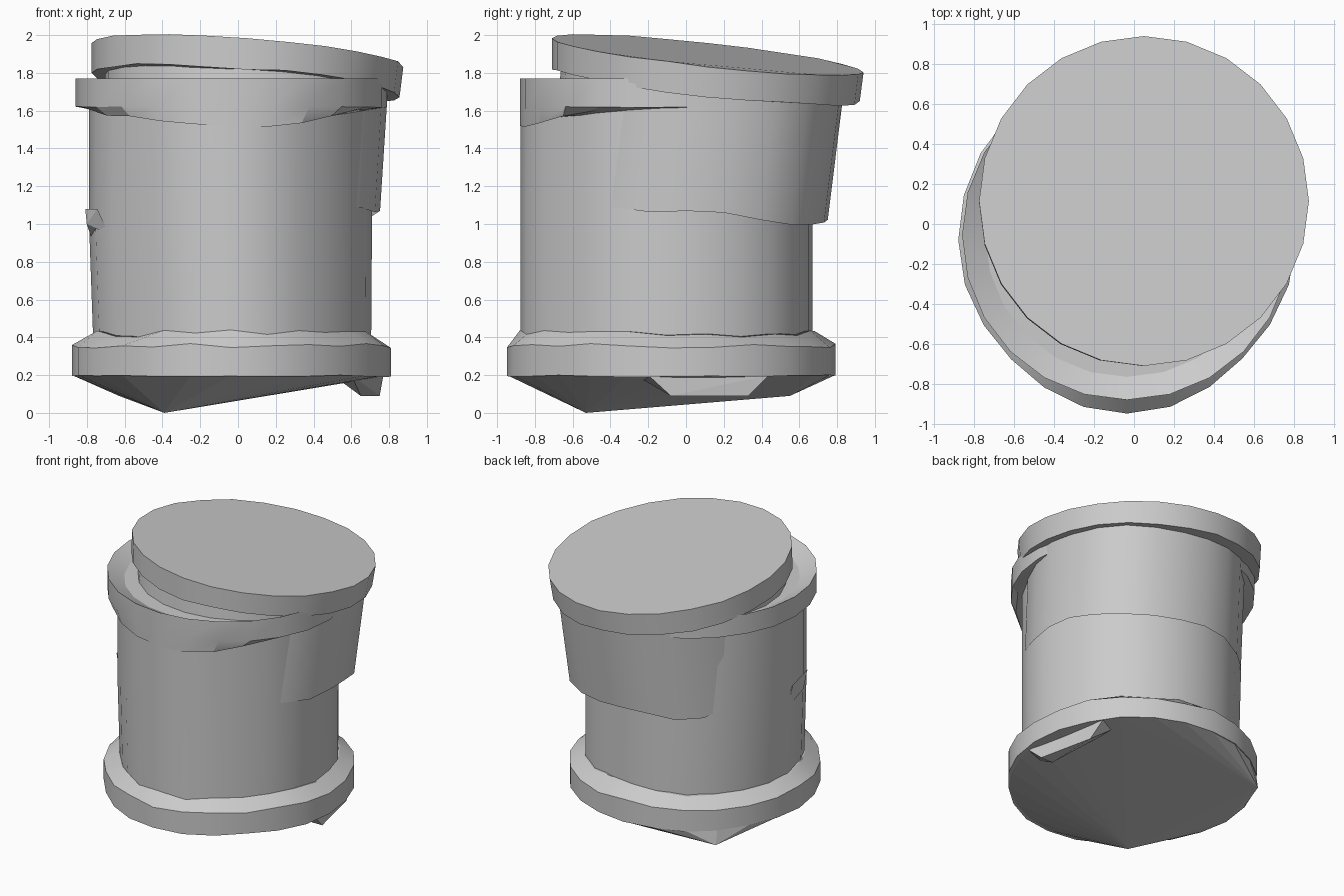
import bpy, bmesh, random
from math import sin, cos, exp, radians, tau, remainder

random.seed(4)
cube = bpy.data.objects.get("Cube")
if cube:
    bpy.data.objects.remove(cube, do_unlink=True)

stone = bpy.data.materials.new("pale_grey_stone")
stone.use_nodes = True
GREY = (0.6, 0.6, 0.6, 1)
stone.diffuse_color = GREY
stone.node_tree.nodes["Principled BSDF"].inputs["Base Color"].default_value = GREY
SIDES = 24


def finish(bm, name, angle):
    bmesh.ops.recalc_face_normals(bm, faces=bm.faces)
    mesh = bpy.data.meshes.new(name)
    bm.to_mesh(mesh)
    bm.free()
    mesh.materials.append(stone)
    ob = bpy.data.objects.new(name, mesh)
    bpy.context.collection.objects.link(ob)
    bpy.ops.object.select_all(action='DESELECT')
    ob.select_set(True)
    bpy.context.view_layer.objects.active = ob
    if angle:
        bpy.ops.object.shade_smooth_by_angle(angle=radians(angle))


def ring(cx, cy, rx, ry, z, wobble=0.0, slope=(0, 0), dents=()):
    """Ellipse of points; z is a number or a function of angle.
    Each dent (degrees, amount) swells or flattens the outline there."""
    pts = []
    for i in range(SIDES):
        a = tau * i / SIDES
        k = 1 + sum(d * exp(-(remainder(a - radians(deg), tau) / 0.42) ** 2)
                    for deg, d in dents)
        x, y = cx + k * rx * cos(a), cy + k * ry * sin(a)
        h = z(a) if callable(z) else z
        h += slope[0] * (x - cx) + slope[1] * (y - cy)
        pts.append((x, y, h + random.uniform(-wobble, wobble)))
    return pts


def loft(name, rings, angle=30, open_below=False):
    bm = bmesh.new()
    loops = [[bm.verts.new(p) for p in r] for r in rings]
    for low, high in zip(loops, loops[1:]):
        for i in range(SIDES):
            j = (i + 1) % SIDES
            bm.faces.new((low[i], low[j], high[j], high[i]))
    if not open_below:
        bm.faces.new(loops[0])
    bm.faces.new(loops[-1])
    finish(bm, name, angle)


def hull(name, points):
    bm = bmesh.new()
    for p in points:
        bm.verts.new(p)
    out = bmesh.ops.convex_hull(bm, input=bm.verts)
    bmesh.ops.delete(bm, geom=list(set(out["geom_interior"])), context='VERTS')
    finish(bm, name, 0)


# Main drum, slightly out of round
DRUM_DENTS = ((45, 0.03), (225, -0.065), (315, -0.055))
loft("lower_drum", [
    ring(-0.03, -0.105, 0.735, 0.775, 0.3, dents=DRUM_DENTS),
    ring(-0.04, -0.105, 0.75, 0.775, 1.0, dents=DRUM_DENTS),
    ring(-0.04, -0.105, 0.75, 0.775, 1.62, dents=DRUM_DENTS)])

# Base band with a worn sloping shoulder
BASE = (-0.035, -0.08)
BASE_DENTS = ((45, 0.015), (225, -0.03), (315, -0.035))
loft("base_band", [
    ring(*BASE, 0.845, 0.87, 0.195, 0.005, dents=BASE_DENTS),
    ring(*BASE, 0.845, 0.87, 0.355, 0.012, dents=BASE_DENTS),
    ring(-0.035, -0.1, 0.745, 0.78, 0.42, 0.02, dents=DRUM_DENTS)], 20)

# Broken underside: one slanting break running down to a low corner
hull("broken_underside", ring(*BASE, 0.84, 0.865, 0.198, dents=BASE_DENTS) + [
    (-0.39, -0.53, 0.0), (-0.63, 0.55, 0.09)])
hull("underside_chunk", [
    (0.77, -0.2, 0.2), (0.64, 0.44, 0.2), (0.6, -0.27, 0.2), (0.5, 0.4, 0.2),
    (0.75, -0.08, 0.09), (0.66, 0.33, 0.09), (0.65, -0.08, 0.09)])

# Leaning upper drum: a shell with a ragged lower edge
TILT = (-0.075, -0.11)
UPPER_DENTS = ((42, 0.06), (150, -0.04))


def ragged(a):
    return 1.055 - 0.055 * sin(a) + 0.015 * sin(5 * a)


loft("upper_drum", [
    ring(0.005, 0.005, 0.745, 0.745, ragged, 0.015, dents=UPPER_DENTS),
    ring(0.04, 0.085, 0.75, 0.745, 1.75, 0, TILT, UPPER_DENTS)],
    open_below=True)

# Collar, chipped along its lower front edge
COLLAR = (-0.035, -0.055)


def chipped(a):
    return 1.61 - 0.09 * max(0, -sin(a)) ** 2 - 0.01 * sin(4 * a)


loft("collar", [
    ring(-0.04, -0.095, 0.755, 0.785, chipped, 0.008),
    ring(*COLLAR, 0.825, 0.825, 1.62, 0.004),
    ring(*COLLAR, 0.825, 0.825, 1.77),
    ring(*COLLAR, 0.71, 0.71, 1.71)], 20)

# Leaning lid
loft("lid", [
    ring(0.04, 0.105, 0.815, 0.815, 1.735, 0.008, TILT),
    ring(0.05, 0.115, 0.825, 0.825, 1.895, 0.003, TILT)])

# Loose flake lifting off the drum wall
flake = []
for deg, r, z in ((180, 0.97, 0.9), (180, 1.025, 1.08), (190, 1.03, 1.0),
                  (200, 1.0, 1.08), (205, 0.95, 0.95), (185, 0.93, 1.0)):
    a = radians(deg)
    flake.append((-0.04 + 0.75 * r * cos(a), -0.1 + 0.775 * r * sin(a), z))
hull("right_flake", flake)
